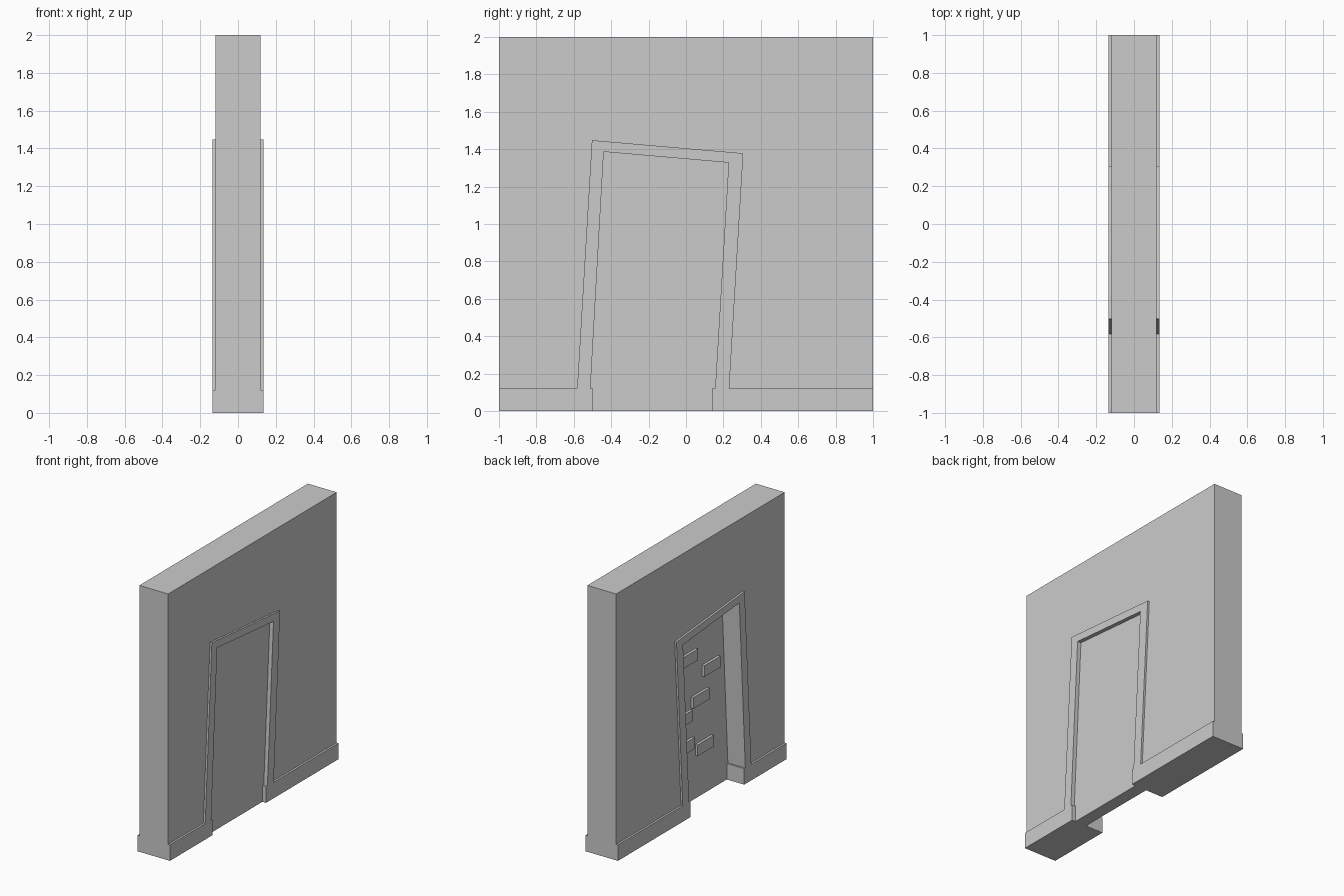
import bpy, bmesh

if "Cube" in bpy.data.objects:
    bpy.data.objects.remove(bpy.data.objects["Cube"])

WALL, TRIM = 0.12, 0.135      # half thickness of wall and of raised trim
BASE = 0.12                   # baseboard height

# Leaning doorway outline (y, z), listed from left foot to right foot
opening = [(-0.498, 0), (-0.498, BASE), (-0.511, BASE), (-0.44, 1.386),
           (0.228, 1.328), (0.156, BASE), (0.14, BASE), (0.14, 0)]
# Outer edge of the door surround, same direction
surround = [(-0.582, BASE), (-0.503, 1.448), (0.306, 1.378), (0.231, BASE)]


def prism(name, pts, x0, x1):
    """Extrude a (y, z) profile along x."""
    bm = bmesh.new()
    face = bm.faces.new([bm.verts.new((x0, y, z)) for y, z in pts])
    ext = bmesh.ops.extrude_face_region(bm, geom=[face])
    moved = [v for v in ext["geom"] if isinstance(v, bmesh.types.BMVert)]
    bmesh.ops.translate(bm, verts=moved, vec=(x1 - x0, 0, 0))
    bmesh.ops.recalc_face_normals(bm, faces=bm.faces)
    mesh = bpy.data.meshes.new(name)
    bm.to_mesh(mesh)
    bm.free()
    obj = bpy.data.objects.new(name, mesh)
    bpy.context.collection.objects.link(obj)
    return obj


# Wall slab with the doorway cut through it
prism("wall", [(-1, 0)] + opening + [(1, 0), (1, 2), (-1, 2)], -WALL, WALL)

# Baseboard and door surround, one raised band on each side of the wall
band = ([(-1, 0)] + opening + [(1, 0), (1, BASE)]
        + surround[::-1] + [(-1, BASE)])
trim = prism("baseboard_and_surround", band, WALL, TRIM)
trim.modifiers.new("both_sides", "MIRROR").use_axis[0] = True

# Infill closing the doorway
FACE = 0.01
prism("doorway_infill", opening, FACE, 0.105)

# Bricks standing out of the rear of the infill: (y centre, z centre)
bricks = [(-0.035, 1.085), (-0.30, 0.93), (-0.17, 0.74),
          (0.03, 0.65), (0.005, 0.435), (-0.22, 0.365)]
for i, (y, z) in enumerate(bricks):
    w, h = 0.095, 0.042
    prism(f"brick_{i + 1}", [(y - w, z - h), (y + w, z - h),
                             (y + w, z + h), (y - w, z + h)],
          FACE - 0.02, FACE + 0.01)
